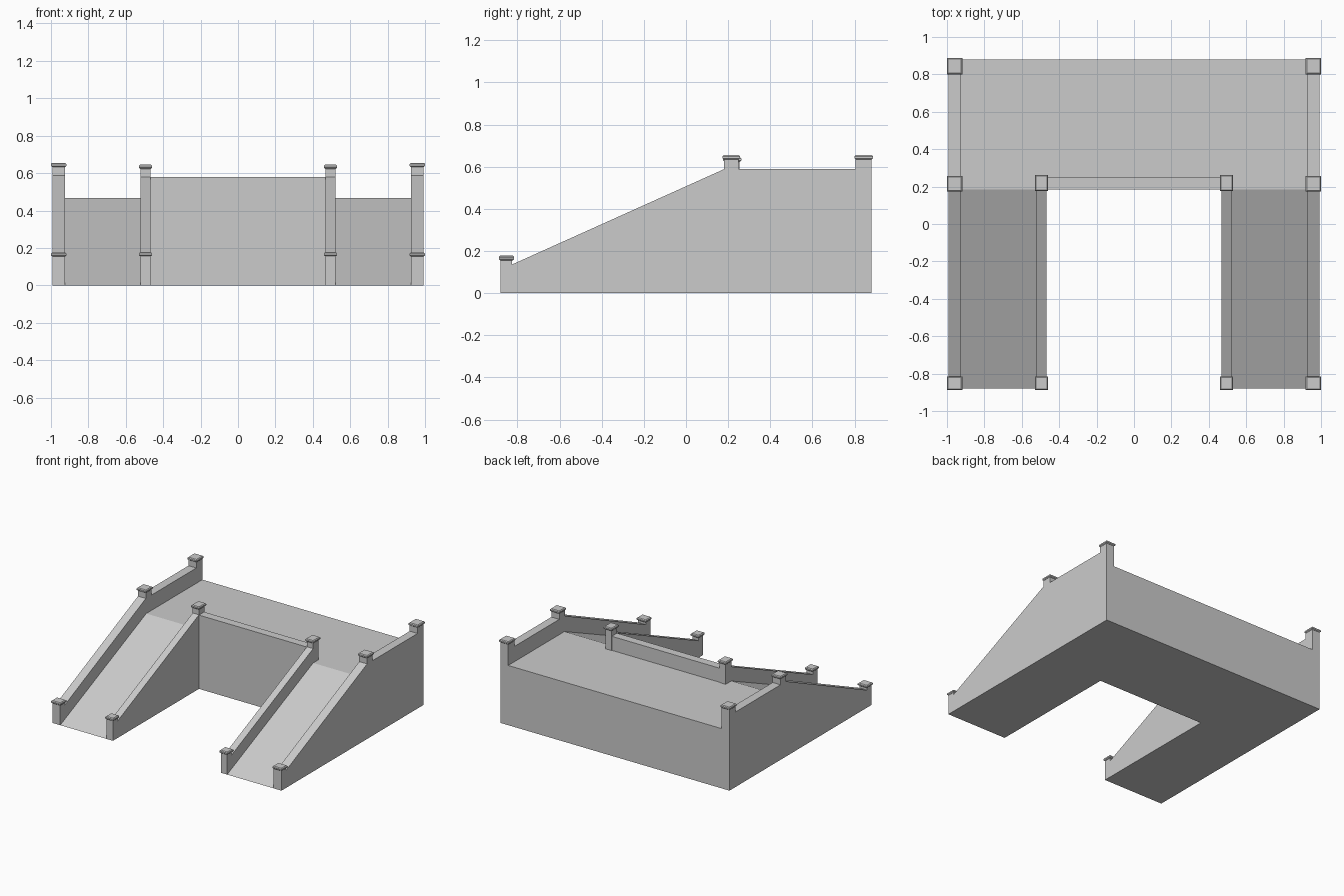
import bpy, bmesh
from mathutils import Vector

if "Cube" in bpy.data.objects:
    bpy.data.objects.remove(bpy.data.objects["Cube"])


def finish(name, bm, mirror=False):
    bmesh.ops.recalc_face_normals(bm, faces=bm.faces)
    mesh = bpy.data.meshes.new(name)
    bm.to_mesh(mesh)
    bm.free()
    ob = bpy.data.objects.new(name, mesh)
    bpy.context.collection.objects.link(ob)
    if mirror:
        ob.modifiers.new("mirror", 'MIRROR')
    return ob


def extrude_profile(name, profile, x0, x1, mirror=False):
    """Extrude a (y, z) side profile from x0 to x1."""
    bm = bmesh.new()
    face = bm.faces.new([bm.verts.new((x0, y, z)) for y, z in profile])
    res = bmesh.ops.extrude_face_region(bm, geom=[face])
    verts = [v for v in res["geom"] if isinstance(v, bmesh.types.BMVert)]
    bmesh.ops.translate(bm, verts=verts, vec=(x1 - x0, 0, 0))
    return finish(name, bm, mirror)


def post_cap(name, x, y, z0, z1):
    """Slab with chamfered top and bottom rims; x and y are (min, max)."""
    bm = bmesh.new()
    bmesh.ops.create_cube(bm, size=1)
    size = Vector((x[1] - x[0], y[1] - y[0], z1 - z0))
    mid = Vector((sum(x) / 2, sum(y) / 2, (z0 + z1) / 2))
    bmesh.ops.scale(bm, vec=size, verts=bm.verts)
    bmesh.ops.translate(bm, vec=mid, verts=bm.verts)
    rims = [e for e in bm.edges if abs(e.verts[0].co.z - e.verts[1].co.z) < 1e-5]
    bmesh.ops.bevel(bm, geom=rims, offset=0.006, segments=1, affect='EDGES')
    return finish(name, bm, True)


FRONT, BACK, EDGE, DECK = -0.88, 0.88, 0.185, 0.468

# Deck and the two ramps
extrude_profile("deck", [(EDGE, 0), (BACK, 0), (BACK, DECK), (EDGE, DECK)], -0.925, 0.925)
extrude_profile("ramp", [(FRONT, 0), (EDGE, 0), (EDGE, DECK)], 0.522, 0.925, True)

# Outer side walls, posts included
extrude_profile("outer_wall", [
    (FRONT, 0), (BACK, 0), (BACK, 0.635), (0.805, 0.635), (0.805, 0.588),
    (0.248, 0.588), (0.248, 0.635), (0.18, 0.635), (0.18, 0.588),
    (-0.825, 0.136), (-0.825, 0.158), (FRONT, 0.158)], 0.925, 0.993, True)

# Inner ramp walls, posts included
extrude_profile("inner_wall", [
    (FRONT, 0), (EDGE, 0), (EDGE, DECK), (0.254, DECK), (0.254, 0.626),
    (EDGE, 0.626), (EDGE, 0.58), (-0.825, 0.132), (-0.825, 0.158),
    (FRONT, 0.158)], 0.468, 0.522, True)

# Parapet along the deck's front edge
extrude_profile("deck_parapet", [(EDGE, DECK), (0.25, DECK), (0.25, 0.578), (EDGE, 0.578)],
                -0.468, 0.468)

# Post caps
outer_x, inner_x = (0.918, 1.0), (0.459, 0.53)
post_cap("outer_back_cap", outer_x, (0.8, 0.887), 0.633, 0.655)
post_cap("outer_middle_cap", outer_x, (0.173, 0.256), 0.633, 0.655)
post_cap("inner_middle_cap", inner_x, (0.176, 0.263), 0.623, 0.645)
post_cap("outer_front_cap", outer_x, (-0.887, -0.815), 0.155, 0.176)
post_cap("inner_front_cap", inner_x, (-0.887, -0.815), 0.156, 0.178)
